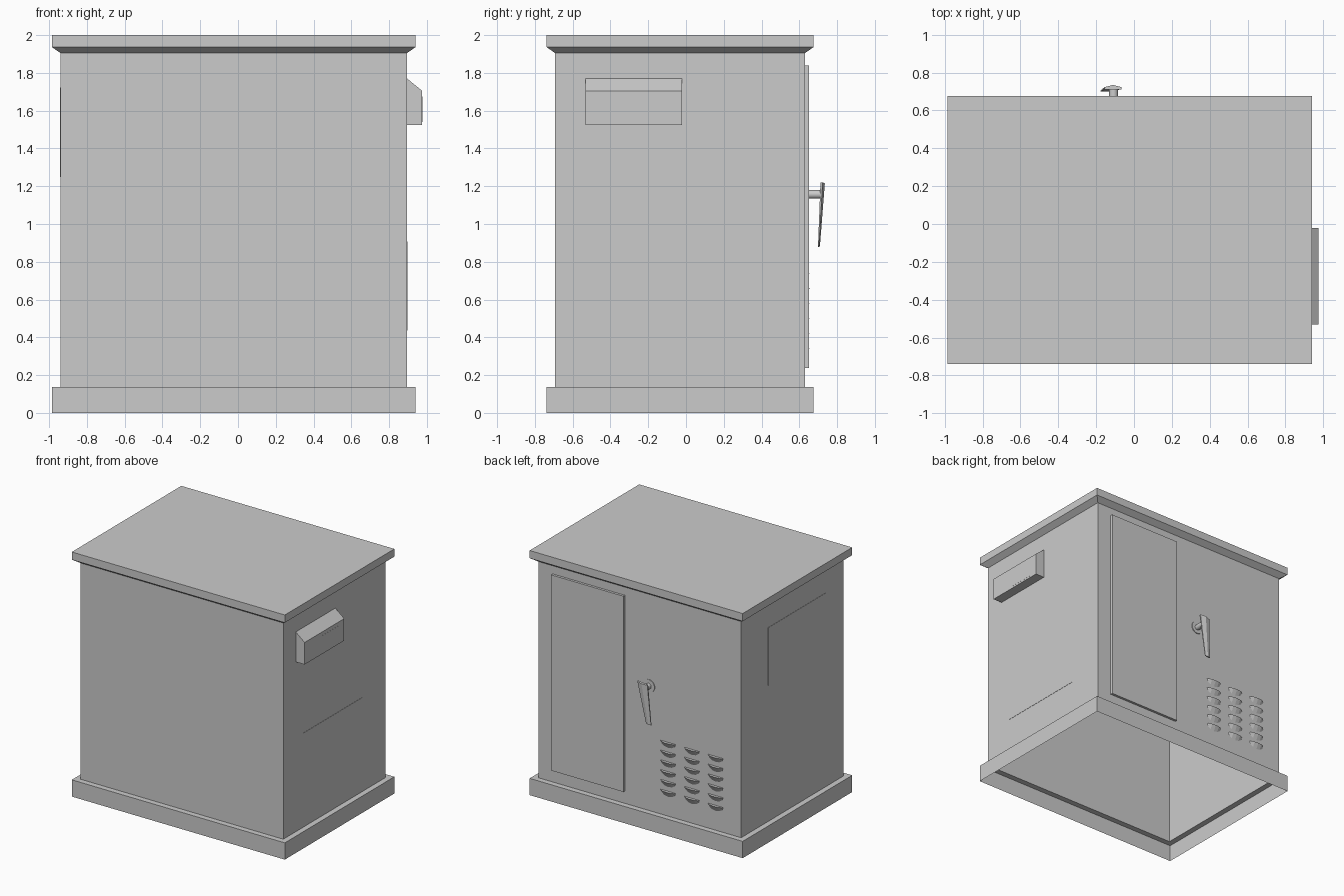
import bpy, bmesh, math
from mathutils import Vector

if "Cube" in bpy.data.objects:
    bpy.data.objects.remove(bpy.data.objects["Cube"], do_unlink=True)

grey = bpy.data.materials.new("cabinet_grey")
grey.use_nodes = True
GREY = (0.6, 0.6, 0.6, 1)
grey.diffuse_color = GREY
grey.node_tree.nodes["Principled BSDF"].inputs["Base Color"].default_value = GREY


def make(name, build):
    """Create an object from a function that fills a bmesh."""
    bm = bmesh.new()
    build(bm)
    mesh = bpy.data.meshes.new(name)
    bm.to_mesh(mesh)
    bm.free()
    mesh.materials.append(grey)
    obj = bpy.data.objects.new(name, mesh)
    bpy.context.collection.objects.link(obj)
    return obj


def loft(bm, rings, cap_start=True, cap_end=True):
    """Bridge equal-sized rings of points with quads."""
    loops = [[bm.verts.new(p) for p in ring] for ring in rings]
    n = len(loops[0])
    for a, b in zip(loops, loops[1:]):
        for i in range(n):
            j = (i + 1) % n
            bm.faces.new((a[i], a[j], b[j], b[i]))
    if cap_start:
        bm.faces.new(loops[0][::-1])
    if cap_end:
        bm.faces.new(loops[-1])
    if cap_start and cap_end:
        bmesh.ops.recalc_face_normals(bm, faces=bm.faces)


def box(name, lo, hi):
    def build(bm):
        rect = [(lo[0], lo[1]), (hi[0], lo[1]), (hi[0], hi[1]), (lo[0], hi[1])]
        loft(bm, [[(x, y, z) for x, y in rect] for z in (lo[2], hi[2])])
    return make(name, build)


# Body extents
LEFT, RIGHT, FRONT, BACK = -0.94, 0.895, -0.693, 0.63


# Cabinet shell: skirt, walls, flared roof; open underneath
def shell(bm):
    profile = [(0.046, 0), (0.046, 0.137), (0, 0.137), (0, 1.905), (0.046, 1.937), (0.046, 2)]
    rings = [[(LEFT - o, FRONT - o, z), (RIGHT + o, FRONT - o, z),
              (RIGHT + o, BACK + o, z), (LEFT - o, BACK + o, z)] for o, z in profile]
    loft(bm, rings, cap_start=False)


make("cabinet_shell", shell)

# Raised door panel on the back
box("door_panel", (0.11, BACK - 0.01, 0.238), (0.765, 0.65, 1.838))

# Access plates on both sides
box("lower_side_plate", (RIGHT - 0.01, -0.435, 0.435), (RIGHT + 0.002, 0.32, 0.907))
box("upper_side_plate", (LEFT - 0.002, -0.475, 1.25), (LEFT + 0.01, 0.28, 1.722))


# Meter box with sloped top, and its window
def meter(bm):
    section = [(RIGHT - 0.005, 1.525), (0.975, 1.525), (0.975, 1.705), (RIGHT, 1.77), (RIGHT - 0.005, 1.77)]
    loft(bm, [[(x, y, z) for x, z in section] for y in (-0.532, -0.02)])


make("meter_box", meter)
box("meter_window", (0.97, -0.308, 1.54), (0.976, -0.085, 1.675))


# Louvres: flat half-lens top, tapering down into the wall
def louvre(bm, cx, z, half=0.068, depth=0.024, drop=0.045, steps=6):
    rim, foot = [], []
    for i in range(steps + 1):
        a = math.pi * i / steps
        x = cx - half * math.cos(a)
        rim.append(bm.verts.new((x, BACK + depth * math.sin(a), z)))
        foot.append(bm.verts.new((x, BACK, z - drop * math.sin(a))))
    bm.faces.new(rim[::-1])
    for i in range(steps):
        quad = [rim[i], rim[i + 1], foot[i + 1], foot[i]]
        if i == 0:
            quad.remove(foot[0])
        if i == steps - 1:
            quad.remove(foot[steps])
        bm.faces.new(quad)


def louvres(bm):
    for col in range(3):
        for row in range(6):
            louvre(bm, -0.28 - 0.215 * col, 0.74 - 0.08 * row)
    bmesh.ops.remove_doubles(bm, verts=bm.verts, dist=1e-5)
    bmesh.ops.recalc_face_normals(bm, faces=bm.faces)


make("vent_louvres", louvres)


# Handle: rosette, spindle and tapered lever
def turned(name, radius, y0, y1, cx=-0.108, cz=1.157, sides=24):
    def build(bm):
        angles = [2 * math.pi * i / sides for i in range(sides)]
        loft(bm, [[(cx + radius * math.cos(a), y, cz + radius * math.sin(a)) for a in angles]
                  for y in (y0, y1)])
    obj = make(name, build)
    obj.data.shade_smooth()
    obj.data.set_sharp_from_angle(angle=math.radians(40))


turned("handle_rosette", 0.052, BACK - 0.005, BACK + 0.006)
turned("handle_spindle", 0.023, BACK - 0.005, 0.712)


def lever(bm):
    rings = []
    for centre, half, thick in ((Vector((-0.111, 0.712, 1.215)), 0.045, 0.023),
                                (Vector((-0.154, 0.699, 0.882)), 0.023, 0.01)):
        tilt = Vector((half, 0, half * 0.13))
        out = Vector((0, thick, 0))
        rings.append([centre - tilt, centre + tilt, centre + tilt + out * 0.5,
                      centre + out, centre - tilt + out * 0.5])
    loft(bm, rings)


make("handle_lever", lever)
